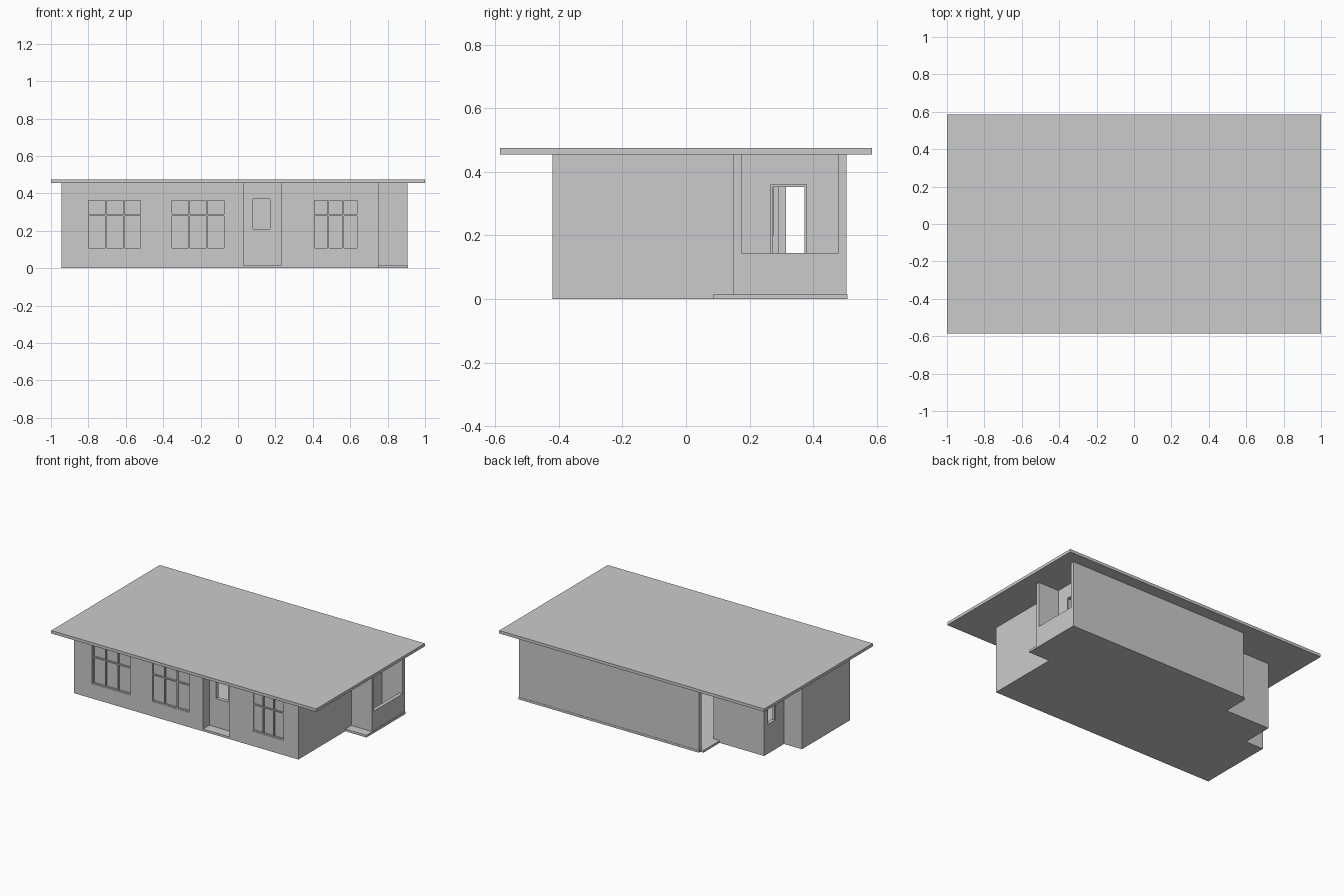
import bpy, bmesh

if "Cube" in bpy.data.objects:
    bpy.data.objects.remove(bpy.data.objects["Cube"])

T = 0.025            # wall thickness
FLOOR, TOP = 0.015, 0.455


def make_object(name, bm):
    bmesh.ops.recalc_face_normals(bm, faces=bm.faces)
    me = bpy.data.meshes.new(name)
    bm.to_mesh(me)
    bm.free()
    ob = bpy.data.objects.new(name, me)
    bpy.context.collection.objects.link(ob)
    return ob


def add_box(bm, x0, x1, y0, y1, z0, z1):
    vs = bmesh.ops.create_cube(bm, size=1)["verts"]
    for v in vs:
        v.co.x = x1 if v.co.x > 0 else x0
        v.co.y = y1 if v.co.y > 0 else y0
        v.co.z = z1 if v.co.z > 0 else z0


def box(name, *dims):
    bm = bmesh.new()
    add_box(bm, *dims)
    return make_object(name, bm)


def wall(name, axis, start, end, near, openings=()):
    """Wall running along axis, near..near+T thick, with (u0, u1, z0, z1) openings."""
    bm = bmesh.new()

    def piece(u0, u1, z0, z1):
        if u1 - u0 < 1e-4 or z1 - z0 < 1e-4:
            return
        if axis == "x":
            add_box(bm, u0, u1, near, near + T, z0, z1)
        else:
            add_box(bm, near, near + T, u0, u1, z0, z1)

    u = start
    for u0, u1, z0, z1 in openings:
        piece(u, u0, FLOOR, TOP)
        piece(u0, u1, FLOOR, z0)
        piece(u0, u1, z1, TOP)
        u = u1
    piece(u, end, FLOOR, TOP)
    return make_object(name, bm)


def front_window(name, x0, x1, z0, z1, y):
    """Recessed glass, outer frame, two mullions and a transom."""
    box(name + "_glass", x0, x1, y + 0.012, y + 0.018, z0, z1)
    bm = bmesh.new()
    f = 0.008
    w = (x1 - x0 - f) / 3
    for i in range(4):
        add_box(bm, x0 + i * w, x0 + i * w + f, y + 0.002, y + 0.012, z0, z1)
    for z in (z0, 0.28, z1 - f):
        for i in range(3):
            add_box(bm, x0 + i * w + f, x0 + (i + 1) * w, y + 0.002, y + 0.012, z, z + f)
    make_object(name + "_frame", bm)


def frame_y(name, x0, x1, y0, y1, z0, z1, f=0.008):
    """Rectangular frame in a wall running along y."""
    bm = bmesh.new()
    add_box(bm, x0, x1, y0, y0 + f, z0, z1)
    add_box(bm, x0, x1, y1 - f, y1, z0, z1)
    add_box(bm, x0, x1, y0 + f, y1 - f, z1 - f, z1)
    make_object(name, bm)


# Roof and stepped floor slab
box("roof", -1, 1, -0.585, 0.585, TOP, 0.475)
plan = [(-0.945, -0.42), (0.75, -0.42), (0.75, 0.085), (0.91, 0.085), (0.91, 0.507),
        (-0.452, 0.507), (-0.452, 0.315), (-0.81, 0.315), (-0.81, 0.1), (-0.945, 0.1)]
bm = bmesh.new()
face = bm.faces.new([bm.verts.new((x, y, 0)) for x, y in plan])
ext = bmesh.ops.extrude_face_region(bm, geom=[face])["geom"]
bmesh.ops.translate(bm, vec=(0, 0, FLOOR), verts=[g for g in ext if isinstance(g, bmesh.types.BMVert)])
make_object("floor_slab", bm)

# Front wall either side of the entrance recess, with windows
spans = [(-0.807, -0.512), (-0.36, -0.067), (0.40, 0.645)]
holes = [(a, b, 0.10, 0.37) for a, b in spans]
wall("front_wall_left", "x", -0.945, 0.03, -0.42, holes[:2])
wall("front_wall_right", "x", 0.23, 0.75, -0.42, holes[2:])
for i, (a, b, z0, z1) in enumerate(holes):
    front_window(f"front_window_{i + 1}", a, b, z0, z1, -0.42)

# Entrance recess
wall("entrance_side_left", "y", -0.395, -0.35, 0.005)
wall("entrance_side_right", "y", -0.395, -0.35, 0.23)
wall("entrance_door_wall", "x", 0.005, 0.255, -0.35, [(0.08, 0.17, 0.21, 0.37)])

# Right wall and corner balcony
wall("right_wall", "y", -0.395, 0.48, 0.725, [(0.265, 0.38, FLOOR, 0.36)])
frame_y("balcony_door_frame", 0.72, 0.757, 0.265, 0.38, FLOOR, 0.36)
wall("balcony_front_wall", "x", 0.75, 0.905, 0.15)
wall("balcony_side_wall", "y", 0.175, 0.48, 0.88, [(0.175, 0.48, 0.145, TOP)])

# Back wall, side doorway and stepped left walls
wall("back_wall", "x", -0.452, 0.905, 0.48)
box("back_door_lintel", -0.452, -0.427, 0.315, 0.48, 0.43, TOP)
box("back_door_step", -0.475, -0.452, 0.315, 0.49, 0, FLOOR)
wall("inner_back_wall", "x", -0.81, -0.427, 0.29)
wall("left_step_wall", "y", 0.1, 0.29, -0.81, [(0.19, 0.275, 0.20, 0.37)])
frame_y("left_window_frame", -0.805, -0.79, 0.19, 0.275, 0.20, 0.37, 0.006)
wall("left_notch_wall", "x", -0.945, -0.785, 0.075)
wall("left_wall", "y", -0.395, 0.075, -0.945)
